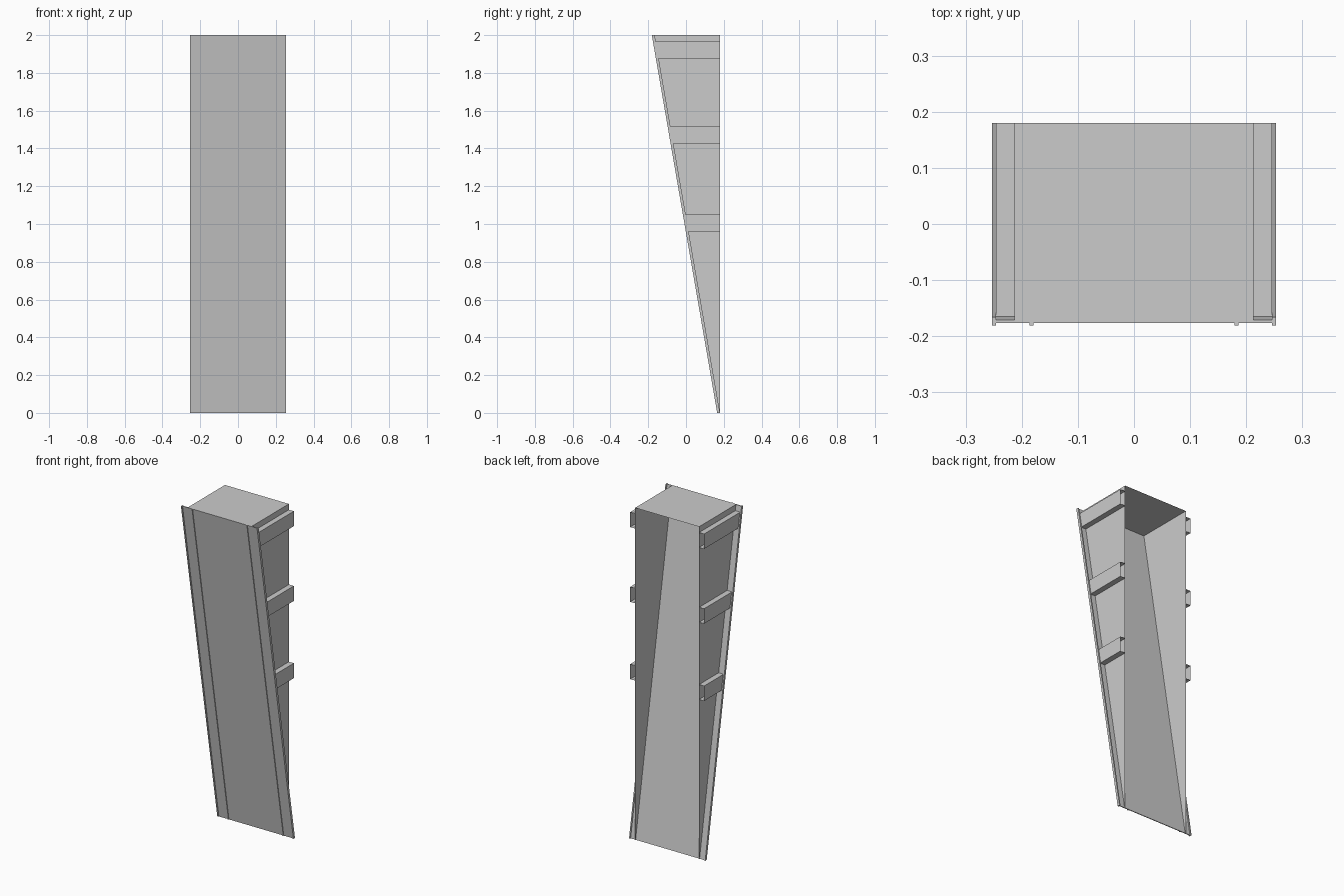
import bpy

if "Cube" in bpy.data.objects:
    bpy.data.objects.remove(bpy.data.objects["Cube"])

BACK = 0.18           # open back plane
SLOPE = -0.346 / 2    # lean of the front panel
WALL_X = 0.213
RIM_X = 0.246


def front_y(z, depth=0.0):
    """y of the leaning front at height z, set back by depth."""
    return 0.165 + SLOPE * z + depth


def make(name, verts, faces):
    mesh = bpy.data.meshes.new(name)
    mesh.from_pydata(verts, [], faces)
    mesh.update()
    obj = bpy.data.objects.new(name, mesh)
    bpy.context.collection.objects.link(obj)
    return obj


def leaning_bar(name, x0, x1, d0, d1):
    """Full-height sheared box following the lean of the front."""
    v = [(x, front_y(z, d), z) for z in (0, 2)
         for x, d in ((x0, d0), (x1, d0), (x1, d1), (x0, d1))]
    f = [(3, 2, 1, 0), (4, 5, 6, 7)]
    f += [(i, (i + 1) % 4, (i + 1) % 4 + 4, i + 4) for i in range(4)]
    return make(name, v, f)


# Leaning front panel
leaning_bar("front_panel", -RIM_X, RIM_X, 0.005, 0.010)

# Sheet-metal housing behind the panel, open at the back
low = front_y(0, 0.010)
high = front_y(2, 0.010)
housing = []
for x in (-WALL_X, WALL_X):
    housing += [(x, low, 0), (x, BACK, 0), (x, BACK, 2), (x, high, 2)]
make("housing", housing, [(0, 3, 2, 1), (4, 5, 6, 7), (3, 7, 6, 2)])

for side, label in ((-1, "left"), (1, "right")):
    # Edge rim and raised front strip
    leaning_bar("rim_" + label, *sorted((side * RIM_X, side * 0.2535)), 0, 0.015)
    leaning_bar("strip_" + label, *sorted((side * 0.179, side * 0.186)), 0, 0.005)

    # Hollow side brackets, open at the back end
    for n, z0 in enumerate((0.96, 1.425, 1.875)):
        section = [(WALL_X, z0), (RIM_X, z0), (RIM_X, z0 + 0.09), (WALL_X, z0 + 0.09)]
        v = []
        for x, z in section:
            v += [(side * x, front_y(z, 0.010), z), (side * x, BACK, z)]
        f = [(i, i + 2, i + 3, i + 1) for i in (0, 2, 4)]
        if side > 0:
            f = [q[::-1] for q in f]
        make(f"bracket_{label}_{n + 1}", v, f)
